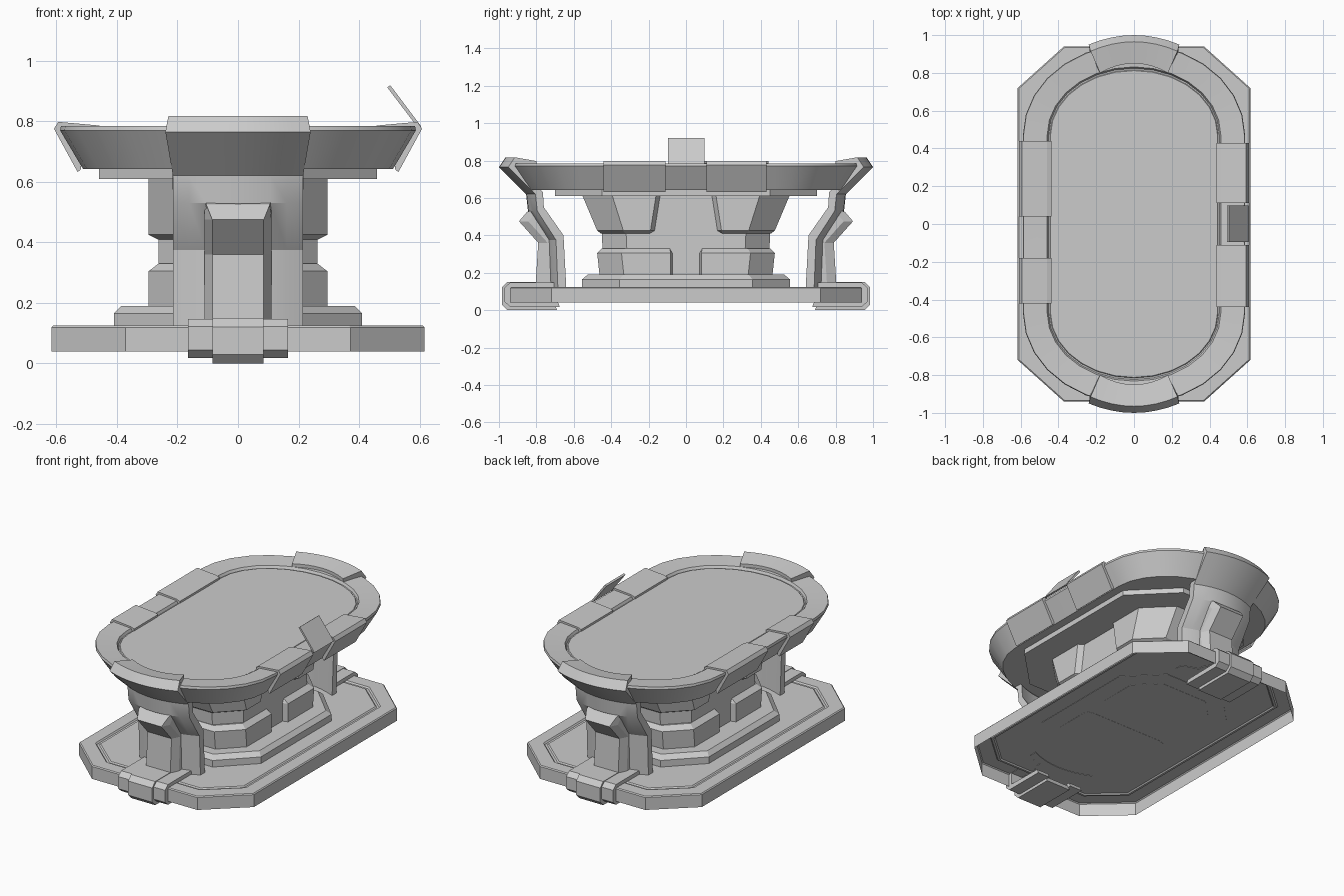
import bpy, bmesh, math

if "Cube" in bpy.data.objects:
    bpy.data.objects.remove(bpy.data.objects["Cube"])


def loft(name, rings, smooth=False, cap_start=True):
    """Skin a list of equal-length point rings and cap the ends."""
    bm = bmesh.new()
    rows = [[bm.verts.new(p) for p in r] for r in rings]
    n = len(rows[0])
    for a, b in zip(rows, rows[1:]):
        for i in range(n):
            j = (i + 1) % n
            bm.faces.new((a[i], a[j], b[j], b[i]))
    if cap_start:
        bm.faces.new(rows[0][::-1])
    bm.faces.new(rows[-1])
    bmesh.ops.recalc_face_normals(bm, faces=bm.faces)
    me = bpy.data.meshes.new(name)
    bm.to_mesh(me)
    bm.free()
    ob = bpy.data.objects.new(name, me)
    bpy.context.collection.objects.link(ob)
    if smooth:
        bpy.ops.object.select_all(action='DESELECT')
        bpy.context.view_layer.objects.active = ob
        ob.select_set(True)
        bpy.ops.object.shade_smooth_by_angle(angle=math.radians(25))
    return ob


def octagon(hx, hy, cx, cy, z):
    q = [(hx, hy - cy), (hx - cx, hy)]
    pts = q + [(-x, y) for x, y in q[::-1]]
    pts += [(-x, -y) for x, y in pts]
    return [(x, y, z) for x, y in pts]


def oval(hx, hy, z, straight=0.47, n=14):
    pts = []
    for s in (1, -1):
        for i in range(n + 1):
            a = math.pi * i / n
            pts.append((s * hx * math.cos(a), s * (straight + (hy - straight) * math.sin(a)), z))
    return pts


def half_block(s, hx, hy, inner, cut, chamfer, z):
    """Half octagon wrapping one end of the pedestal, with chamfered ends."""
    half = [(hx - 0.045, inner), (hx, inner + chamfer), (hx, hy - cut), (hx - cut, hy)]
    pts = half + [(-x, y) for x, y in half[::-1]]
    return [(x, s * y, z) for x, y in pts]


# Base plate: open shell underneath, shallow groove on top
def base_ring(inset, z):
    return octagon(0.616 - inset, 0.94 - inset, 0.245 - inset * 0.5, 0.22 - inset * 0.5, z)


loft("base_plate", [base_ring(i, z) for i, z in (
    (0.0, 0.04), (0.0, 0.119), (0.006, 0.125),
    (0.085, 0.125), (0.092, 0.116), (0.105, 0.116), (0.112, 0.123))], cap_start=False)

# Stepped plinth
loft("plinth", [octagon(0.41, 0.555, 0.2, 0.2, 0.121), octagon(0.41, 0.555, 0.2, 0.2, 0.165),
                octagon(0.385, 0.525, 0.19, 0.19, 0.19)])

# Pedestal core and the blocks wrapped around each end
loft("pedestal_core", [octagon(0.262, 0.44, 0.13, 0.13, 0.18), octagon(0.262, 0.45, 0.13, 0.13, 0.41),
                       octagon(0.262, 0.5, 0.13, 0.13, 0.62)])
for s, side in ((1, "back"), (-1, "front")):
    loft(side + "_lower_block", [half_block(s, *p) for p in (
        (0.295, 0.455, 0.07, 0.13, 0.012, 0.12), (0.295, 0.475, 0.07, 0.13, 0.012, 0.305),
        (0.262, 0.45, 0.075, 0.12, 0.012, 0.33))])
    loft(side + "_upper_block", [half_block(s, *p) for p in (
        (0.265, 0.455, 0.165, 0.13, 0.03, 0.41), (0.295, 0.475, 0.16, 0.14, 0.03, 0.425),
        (0.295, 0.555, 0.13, 0.16, 0.03, 0.615))])

# Support slab and oval table top with a raised, inward-sloping rim
loft("support_slab", [octagon(0.46, 0.70, 0.25, 0.25, 0.61), octagon(0.46, 0.70, 0.25, 0.25, 0.65)])
loft("table_top", [oval(*p) for p in (
    (0.512, 0.865, 0.642), (0.588, 0.955, 0.77), (0.585, 0.951, 0.785), (0.46, 0.832, 0.776),
    (0.452, 0.824, 0.76), (0.446, 0.816, 0.76), (0.442, 0.812, 0.765))], smooth=True)

# Rim panels clipped over the long sides
panel = [(0.52, 0.64), (0.53, 0.632), (0.608, 0.775), (0.594, 0.798), (0.46, 0.786),
         (0.438, 0.778), (0.438, 0.75), (0.5, 0.75)]
spans = [(1, -0.44, -0.11), (1, 0.11, 0.43), (-1, 0.04, 0.44), (-1, -0.42, -0.18)]
for k, (s, y0, y1) in enumerate(spans):
    loft(f"rim_panel_{k + 1}", [[(s * x, y, z) for x, z in panel] for y in (y0, y1)])

# Tilted control screen
screen = [(0.592, 0.782), (0.606, 0.782), (0.503, 0.919), (0.493, 0.912)]
loft("control_screen", [[(x, y, z) for x, z in screen] for y in (-0.095, 0.098)])

# End legs: curved shell, central rib and foot clamp. Points are (y, z, half width)
shell = [(0.85, 0.797, 0.18), (0.965, 0.817, 0.23), (1.0, 0.765, 0.24), (0.855, 0.62, 0.215),
         (0.845, 0.53, 0.215), (0.745, 0.375, 0.215), (0.735, 0.12, 0.215),
         (0.69, 0.12, 0.215), (0.705, 0.40, 0.215), (0.81, 0.55, 0.215),
         (0.815, 0.63, 0.215), (0.93, 0.76, 0.22), (0.85, 0.76, 0.18)]
rib_out = [(0.85, 0.525), (0.893, 0.475), (0.79, 0.36), (0.805, 0.12)]
rib_in = [(0.70, 0.12), (0.71, 0.39), (0.82, 0.535)]
clamp = [(0.70, 0.15), (0.955, 0.15), (0.985, 0.12), (0.985, 0.03), (0.955, 0.0),
         (0.69, 0.0), (0.70, 0.03), (0.935, 0.035), (0.935, 0.122), (0.70, 0.122)]
for s, side in ((1, "back"), (-1, "front")):
    loft(side + "_leg_shell", [
        [(t * w, s * (y - 0.05 * t * t), z) for y, z, w in shell]
        for t in (-1, -0.75, -0.5, -0.25, 0, 0.25, 0.5, 0.75, 1)], smooth=True)

    # Rib sides flare back from its narrow front face
    def rib_ring(x_out, x_in, push):
        ring = [((x_in if i == 0 else x_out), s * (y - push), z) for i, (y, z) in enumerate(rib_out)]
        return ring + [(x_in, s * y, z) for y, z in rib_in]
    loft(side + "_leg_rib", [rib_ring(-0.11, -0.11, 0.05), rib_ring(-0.085, -0.105, 0),
                             rib_ring(0.085, 0.105, 0), rib_ring(0.11, 0.11, 0.05)])

    loft(side + "_foot_clamp", [[(x, s * y, z) for y, z in clamp] for x in (-0.085, 0.085)])
    for m in (-1, 1):
        wing = [(y - 0.015, 0.018 + z * 0.86) for y, z in clamp]
        loft(f"{side}_clamp_wing_{'right' if m > 0 else 'left'}",
             [[(m * x, s * y, z) for y, z in wing] for x in (0.08, 0.165)])
